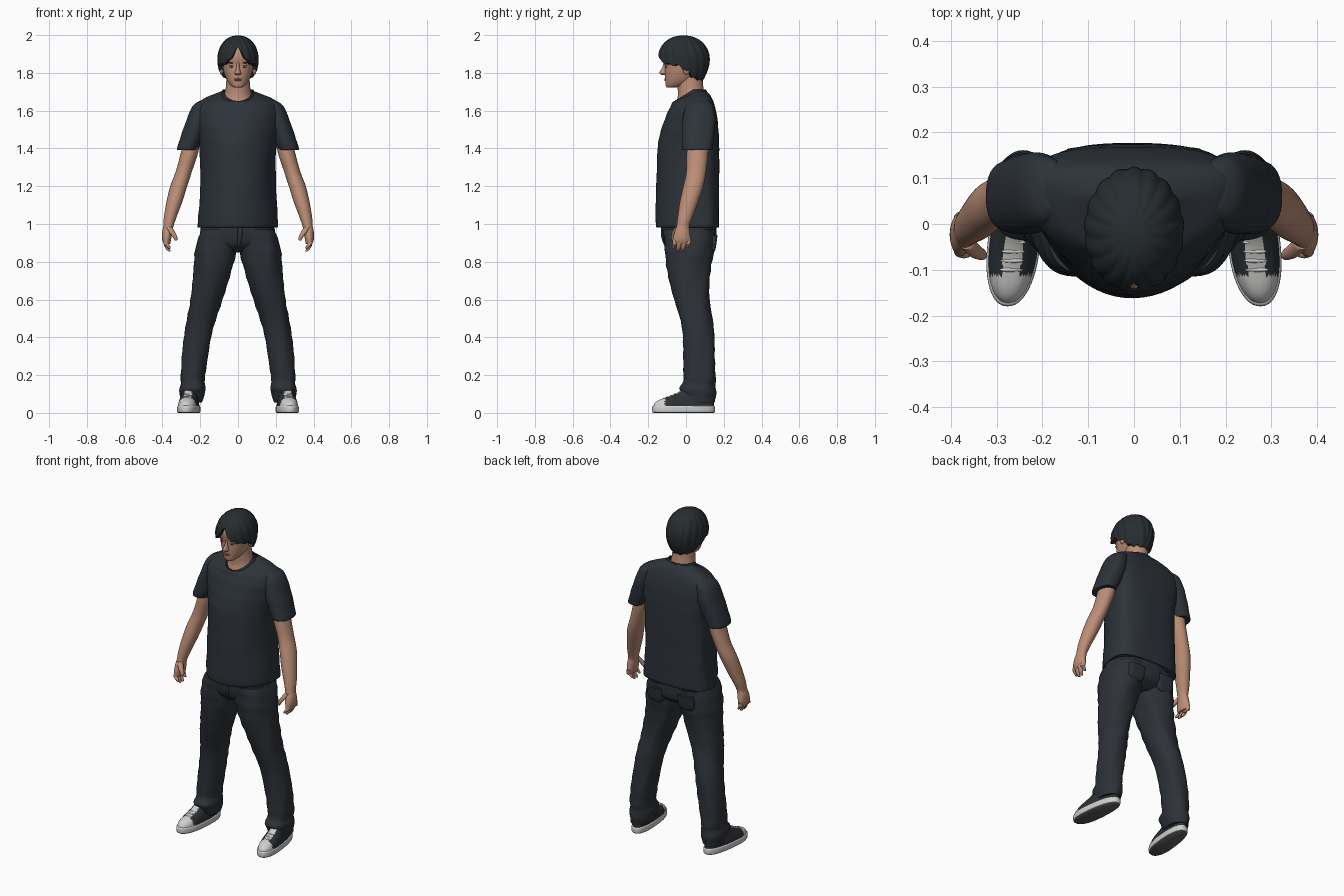
import bpy, bmesh, math
from mathutils import Vector

cube = bpy.data.objects.get("Cube")
if cube:
    bpy.data.objects.remove(cube, do_unlink=True)


def material(name, r, g, b):
    m = bpy.data.materials.new(name)
    m.use_nodes = True
    m.diffuse_color = (r, g, b, 1)
    bsdf = m.node_tree.nodes["Principled BSDF"]
    bsdf.inputs["Base Color"].default_value = (r, g, b, 1)
    bsdf.inputs["Roughness"].default_value = 0.8
    return m


SKIN = material("skin", .5, .27, .18)
SHIRT = material("shirt charcoal", .026, .033, .041)
DENIM = material("trouser charcoal", .026, .031, .038)
HAIR = material("hair black", .02, .026, .03)
WHITE = material("shoe white", .62, .62, .61)
CANVAS = material("shoe canvas", .025, .03, .034)
RUBBER = material("sole grey", .1, .1, .1)
LIPS = material("lips", .38, .17, .13)
EYE = material("eye white", .5, .46, .43)


def finish(name, bm, mats, mirror=False, rule=None):
    """Turn a bmesh into a smooth object, optionally mirrored and coloured by rule."""
    bmesh.ops.recalc_face_normals(bm, faces=bm.faces)
    if rule:
        for f in bm.faces:
            f.material_index = rule(f.calc_center_median())
    mesh = bpy.data.meshes.new(name)
    bm.to_mesh(mesh)
    bm.free()
    for m in mats:
        mesh.materials.append(m)
    ob = bpy.data.objects.new(name, mesh)
    bpy.context.collection.objects.link(ob)
    bpy.ops.object.select_all(action="DESELECT")
    ob.select_set(True)
    bpy.context.view_layer.objects.active = ob
    bpy.ops.object.shade_smooth_by_angle(angle=math.radians(50))
    if mirror:
        mod = ob.modifiers.new("mirror", "MIRROR")
        mod.use_mirror_merge = False
    return ob


def spline(rows, k):
    """Catmull-Rom interpolation of the section rows."""
    rows = [tuple(r) + (0,) * (6 - len(r)) for r in rows]
    out = []
    for i in range(len(rows) - 1):
        a, b, c, d = (rows[max(i - 1, 0)], rows[i], rows[i + 1],
                      rows[min(i + 2, len(rows) - 1)])
        for j in range(k):
            t = j / k
            out.append([q + t / 2 * (r - p + t * (2 * p - 5 * q + 4 * r - s
                        + t * (3 * (q - r) + s - p))) for p, q, r, s in zip(a, b, c, d)])
    return out + [rows[-1]]


def loft(name, mats, rows, mirror=False, n=36, k=4, bias=.5, front=2, back=2,
         fold=0, caps=True, rule=None, skew=0):
    """Stack rounded sections; each row is z, x, half width, front y, back y, front drop."""
    bm = bmesh.new()
    rings = []
    for z, x, rx, yf, yb, drop in spline(rows, k):
        mid = yf + (yb - yf) * bias
        ring = []
        for i in range(n):
            a = math.tau * i / n
            c, s = math.cos(a), math.sin(a)
            e = 2 / (front if s < 0 else back)
            w = 1 + fold * math.sin(3 * a + z * 31) * math.sin(z * 47 - 2 * a)
            px = rx * w * math.copysign(abs(c) ** e, c)
            py = (mid - yf if s < 0 else yb - mid) * w * math.copysign(abs(s) ** e, s)
            ring.append(bm.verts.new((x + px + skew * (mid + py), mid + py,
                                      z - drop * max(0, -s))))
        rings.append(ring)
    for p, q in zip(rings, rings[1:]):
        for i in range(n):
            j = (i + 1) % n
            bm.faces.new((p[i], p[j], q[j], q[i]))
    if caps:
        bm.faces.new(rings[0])
        bm.faces.new(rings[-1])
    return finish(name, bm, mats, mirror, rule)


def tube(name, mat, rows, mirror=True):
    """Round tapering limb; each row is x, y, z, radius."""
    return loft(name, [mat], [(z, x, r, y - r, y + r) for x, y, z, r in rows],
                mirror, n=12)


def blob(name, mat, loc, size, mirror=False, tilt=0):
    bm = bmesh.new()
    bmesh.ops.create_uvsphere(bm, u_segments=20, v_segments=12, radius=1)
    for v in bm.verts:
        x, y, z = (p * q for p, q in zip(v.co, size))
        v.co = Vector(loc) + Vector((x, y, z + tilt * x))
    return finish(name, bm, [mat], mirror)


# Shirt
loft("shirt_body", [SHIRT], [
    (.99, 0, .208, -.155, .17), (1.0, 0, .213, -.16, .175),
    (1.2, 0, .2, -.158, .175), (1.4, 0, .203, -.15, .176),
    (1.5, 0, .22, -.13, .172), (1.58, 0, .232, -.102, .163),
    (1.63, 0, .22, -.084, .15, .01), (1.665, 0, .18, -.075, .138, .025),
    (1.69, 0, .12, -.068, .122, .042), (1.705, 0, .08, -.06, .105, .06)],
    n=64, bias=.68, back=2.9, fold=.012, caps=False)
loft("shirt_hem", [SHIRT], [(.99, 0, .2, -.15, .165), (.995, 0, .21, -.157, .172)],
     n=64, bias=.68, back=2.9)
loft("shirt_collar", [SHIRT], [
    (1.695, 0, .088, -.066, .112, .055), (1.711, 0, .081, -.062, .107, .06),
    (1.708, 0, .074, -.055, .1, .06)], n=48, bias=.6, caps=False)
loft("shirt_sleeve", [SHIRT], [
    (1.655, .165, .03, .03, .11), (1.625, .19, .05, 0, .143),
    (1.55, .212, .06, -.018, .156), (1.47, .241, .06, -.021, .15),
    (1.4, .267, .056, -.02, .14), (1.392, .268, .051, -.014, .134)],
    True, fold=.02, front=2.2, back=2.3)

# Trousers
loft("trouser_hips", [DENIM], [
    (1.01, 0, .19, -.125, .158), (.94, 0, .2, -.124, .163),
    (.89, 0, .19, -.11, .152), (.85, 0, .1, -.06, .1)], n=48, back=2.3, fold=.01)
loft("trouser_leg", [DENIM], [
    (.97, .1, .096, -.118, .155), (.87, .114, .111, -.115, .148),
    (.75, .134, .1, -.098, .13), (.6, .168, .085, -.062, .125),
    (.45, .204, .074, -.022, .146), (.3, .228, .069, -.013, .154),
    (.18, .241, .064, -.014, .156), (.155, .241, .063, -.02, .156),
    (.13, .24, .069, -.036, .157), (.1, .243, .066, -.026, .157),
    (.055, .246, .056, 0, .152)], True, n=48, front=2.2, back=2.2, fold=.045)
loft("trouser_fly", [DENIM], [
    (1, .012, .014, -.131, -.11), (.93, .01, .013, -.131, -.11),
    (.88, .003, .006, -.112, -.1)], n=16)
for side, label in ((1, "left"), (-1, "right")):
    loft(label + "_back_pocket", [DENIM], [
        (.94, side * .1, .052, .12, .167), (.87, side * .105, .05, .11, .157),
        (.845, side * .105, .025, .1, .145)], n=24, back=5)

# Shoes
SKEW, FOOT = -.1, .258
sole_rule = lambda c: 1 if c.z < .004 else 0


def upper_rule(c):
    across = abs(c.x - FOOT - SKEW * c.y)
    return 1 if c.y < -.112 or (across < .02 and c.y < .01 and c.z > .06) else 0


loft("shoe_sole", [WHITE, RUBBER], [
    (0, FOOT, .052, -.172, .147), (.008, FOOT, .057, -.179, .153),
    (.032, FOOT, .057, -.179, .153), (.038, FOOT, .052, -.172, .148)],
    True, n=48, bias=.4, front=2.2, back=2.5, rule=sole_rule, skew=SKEW)
loft("shoe_upper", [CANVAS, WHITE], [
    (.03, FOOT, .054, -.175, .149), (.052, FOOT, .051, -.165, .148),
    (.07, FOOT, .047, -.14, .147), (.088, FOOT, .043, -.09, .146),
    (.105, FOOT, .04, -.05, .145), (.125, FOOT, .036, -.02, .143)],
    True, n=64, k=6, bias=.4, front=2.2, back=2.3, rule=upper_rule, skew=SKEW)
for i in range(5):
    y = -.1 + i * .02
    blob("shoe_lace", WHITE, (FOOT + SKEW * y, y, .081 + i * .0075),
         (.026, .005, .006), True, .12 * (-1) ** i)

# Arms and hands
loft("arm", [SKIN], [
    (1.46, .243, .045, .015, .12), (1.38, .256, .046, .004, .118),
    (1.28, .286, .043, .002, .107), (1.2, .314, .045, -.014, .092),
    (1.12, .336, .042, -.032, .066), (1.04, .358, .034, -.044, .036),
    (.99, .368, .027, -.05, .018), (.96, .374, .027, -.06, .02),
    (.92, .378, .024, -.07, .024), (.895, .376, .017, -.066, .02)], True)
for i, tip in enumerate((.87, .855, .855, .872)):
    y = -.057 + i * .024
    tube("finger", SKIN, [(.378, y, .92, .013), (.381, y - .003, .895, .0125),
                          (.372, y - .007, tip + .015, .011),
                          (.362, y - .01, tip, .006)])
tube("thumb", SKIN, [(.366, -.04, .985, .016), (.348, -.058, .955, .016),
                     (.333, -.067, .93, .012), (.328, -.07, .912, .006)])

# Neck and head
loft("neck", [SKIN], [
    (1.62, 0, .09, -.05, .09, .01), (1.67, 0, .078, -.05, .097, .025),
    (1.7, 0, .069, -.043, .095, .02), (1.74, 0, .063, -.045, .09),
    (1.82, 0, .06, -.045, .085)])
loft("head", [SKIN], [
    (1.722, 0, .02, -.1, -.06), (1.732, 0, .037, -.107, -.01),
    (1.76, 0, .058, -.11, .05), (1.8, 0, .074, -.112, .085),
    (1.84, 0, .082, -.113, .1), (1.89, 0, .085, -.12, .105),
    (1.94, 0, .072, -.1, .09), (1.975, 0, .03, -.05, .04)],
    n=48, bias=.52, front=2.3)
loft("nose", [SKIN], [
    (1.855, 0, .009, -.118, -.09), (1.83, 0, .009, -.125, -.09),
    (1.805, 0, .014, -.141, -.09), (1.796, 0, .018, -.139, -.09),
    (1.788, 0, .011, -.125, -.09)], n=20)
blob("ear", SKIN, (.087, .003, 1.823), (.012, .021, .033), True)
blob("eye", EYE, (.033, -.104, 1.832), (.013, .006, .005), True)
blob("iris", HAIR, (.033, -.108, 1.832), (.005, .004, .005), True)
blob("eyelid", HAIR, (.033, -.106, 1.838), (.015, .005, .0018), True)
blob("eyebrow", HAIR, (.034, -.106, 1.853), (.021, .007, .004), True, .12)
blob("upper_lip", LIPS, (0, -.108, 1.768), (.022, .007, .004))
blob("lower_lip", LIPS, (0, -.107, 1.761), (.018, .008, .005))

# Hair: a cap with swept locks, parted at the middle of the forehead
EDGE = ((0, 1.935), (.22, 1.9), (.5, 1.862), (.9, 1.845), (1.35, 1.84),
        (1.75, 1.805), (2.15, 1.77), (3.2, 1.755))


def hairline(d):
    for (a, p), (b, q) in zip(EDGE, EDGE[1:]):
        if d <= b:
            return p + (q - p) * (d - a) / (b - a) + .006 * math.sin(15 * d)


def hair_cap(n=120, m=26, mid=1.87, tall=.128):
    bm = bmesh.new()
    rings = []
    for j in range(-1, m):
        t = max(j, 0) / m
        ring = []
        for i in range(n):
            a = math.tau * i / n
            d = min(a, math.tau - a)
            low = math.asin((hairline(d) - mid) / tall)
            phi = low + (math.pi / 2 - low) * t
            z = mid + tall * math.sin(phi)
            r = math.cos(phi) ** .9 if phi > 0 else 1 - .25 * ((mid - z) / .11) ** 2
            r *= 1 + .045 * (abs(math.sin(8 * d + 3 * t)) - .6)
            if j < 0:
                r *= .78
            ring.append(bm.verts.new((.108 * r * math.sin(a),
                                      -.013 - .137 * r * math.cos(a), z)))
        rings.append(ring)
    for p, q in zip(rings, rings[1:]):
        for i in range(n):
            bm.faces.new((p[i], p[(i + 1) % n], q[(i + 1) % n], q[i]))
    top = bm.verts.new((0, -.013, mid + tall))
    for i in range(n):
        bm.faces.new((rings[-1][i], rings[-1][(i + 1) % n], top))
    finish("hair", bm, [HAIR])


hair_cap()
